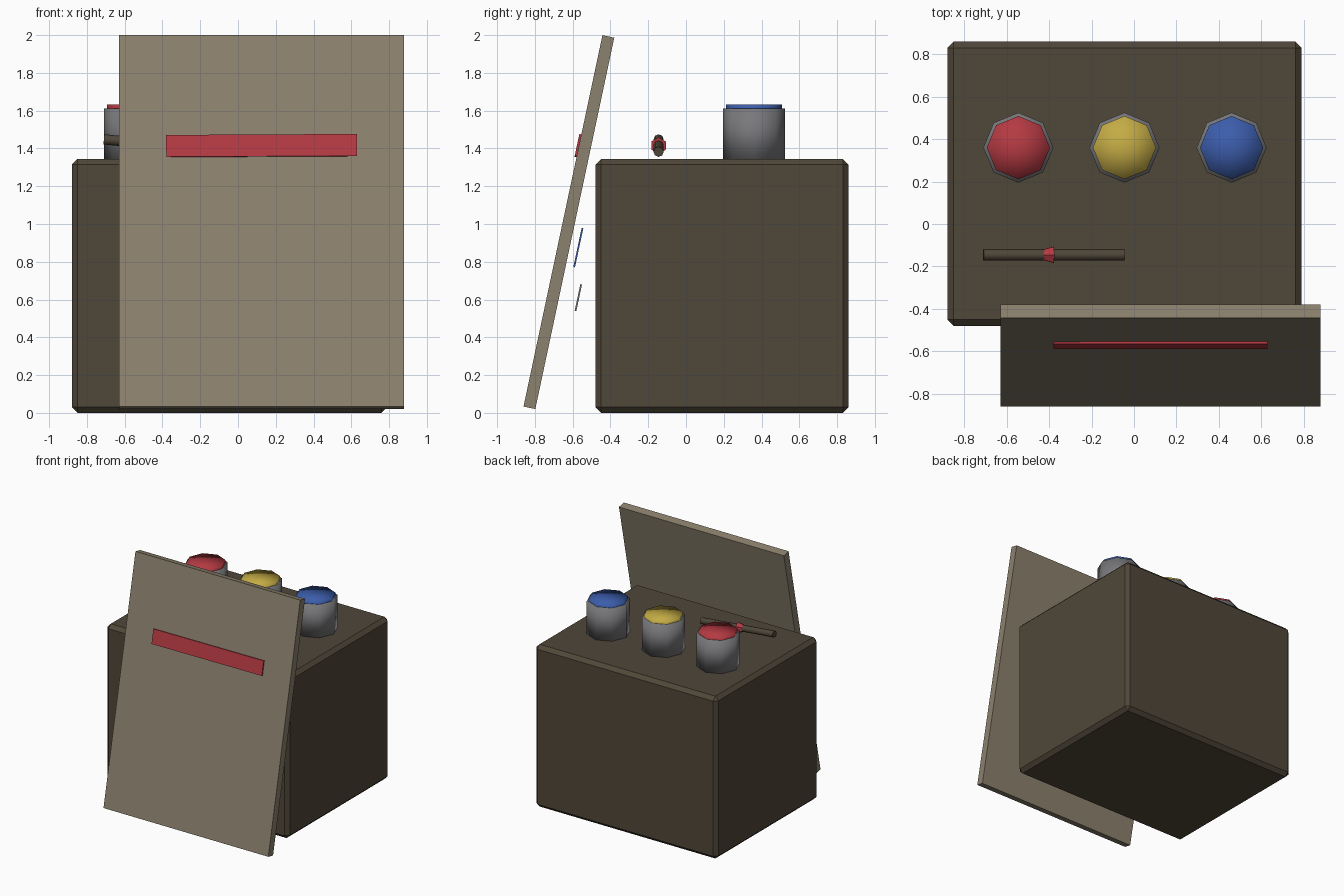
import bpy
from math import radians, pi
from mathutils import Vector

if "Cube" in bpy.data.objects:
    bpy.data.objects.remove(bpy.data.objects["Cube"])


def material(name, r, g, b):
    m = bpy.data.materials.new(name)
    m.use_nodes = True
    m.diffuse_color = (r, g, b, 1)
    bsdf = next(n for n in m.node_tree.nodes if n.type == "BSDF_PRINCIPLED")
    bsdf.inputs["Base Color"].default_value = (r, g, b, 1)
    return m


dark_wood = material("dark wood", 0.08, 0.063, 0.041)
pale_board = material("pale board", 0.26, 0.22, 0.155)
metal = material("grey metal", 0.19, 0.19, 0.2)
red = material("red paint", 0.46, 0.042, 0.055)
yellow = material("yellow paint", 0.55, 0.41, 0.06)
blue = material("blue paint", 0.045, 0.11, 0.41)


def finish(name, mat):
    ob = bpy.context.object
    ob.name = name
    ob.data.materials.append(mat)
    return ob


def block(name, mat, centre, size, rotation=(0, 0, 0)):
    bpy.ops.mesh.primitive_cube_add(size=1, location=centre, rotation=rotation)
    ob = finish(name, mat)
    ob.scale = size
    bpy.ops.object.transform_apply(location=False, rotation=False, scale=True)
    return ob


def drum(name, mat, x, y, bottom, top, radius):
    bpy.ops.mesh.primitive_cylinder_add(
        vertices=8, radius=radius, depth=top - bottom, end_fill_type="TRIFAN",
        location=(x, y, (bottom + top) / 2))
    bpy.ops.object.shade_smooth()
    return finish(name, mat)


# Crate with chamfered edges
crate = block("crate", dark_wood, (-0.045, 0.19, 0.672), (1.67, 1.34, 1.344))
bevel = crate.modifiers.new("chamfer", "BEVEL")
bevel.width = 0.03
bevel.segments = 1

# Board leaning against the crate, with a painted strip on its face
lean = radians(-12)
block("leaning_board", pale_board, (0.125, -0.62, 1.01),
      (1.51, 0.064, 2.01), (lean, 0, 0))
block("red_strip", red, (0.125, -0.571, 1.415), (1.01, 0.012, 0.118),
      (lean, radians(-0.3), 0))

# Thin strips in the gap behind the board
block("blue_strip", blue, (0.125, -0.57, 0.875), (0.7, 0.009, 0.212), (lean, 0, 0))
block("grey_strip", metal, (0.125, -0.57, 0.61), (0.5, 0.009, 0.145), (lean, 0, 0))

# Paint tins in a row
for x, label, paint in ((-0.545, "red", red), (-0.045, "yellow", yellow), (0.46, "blue", blue)):
    drum(label + "_tin", metal, x, 0.36, 1.34, 1.612, 0.165)
    drum(label + "_tin_paint", paint, x, 0.36, 1.59, 1.632, 0.149)

# Brush lying above the crate, with a red collar
start, end = Vector((-0.71, -0.145, 1.448)), Vector((-0.045, -0.145, 1.382))
axis = end - start
turn = axis.to_track_quat("Z", "Y").to_euler()
bpy.ops.mesh.primitive_cylinder_add(vertices=8, radius=0.027, depth=axis.length,
                                    location=(start + end) / 2, rotation=turn)
finish("brush_handle", dark_wood)
bpy.ops.object.shade_smooth_by_angle(angle=pi / 3)
bpy.ops.mesh.primitive_cone_add(vertices=6, radius1=0.015, radius2=0.044, depth=0.09,
                                location=start + axis * 0.43, rotation=turn)
finish("brush_collar", red)
